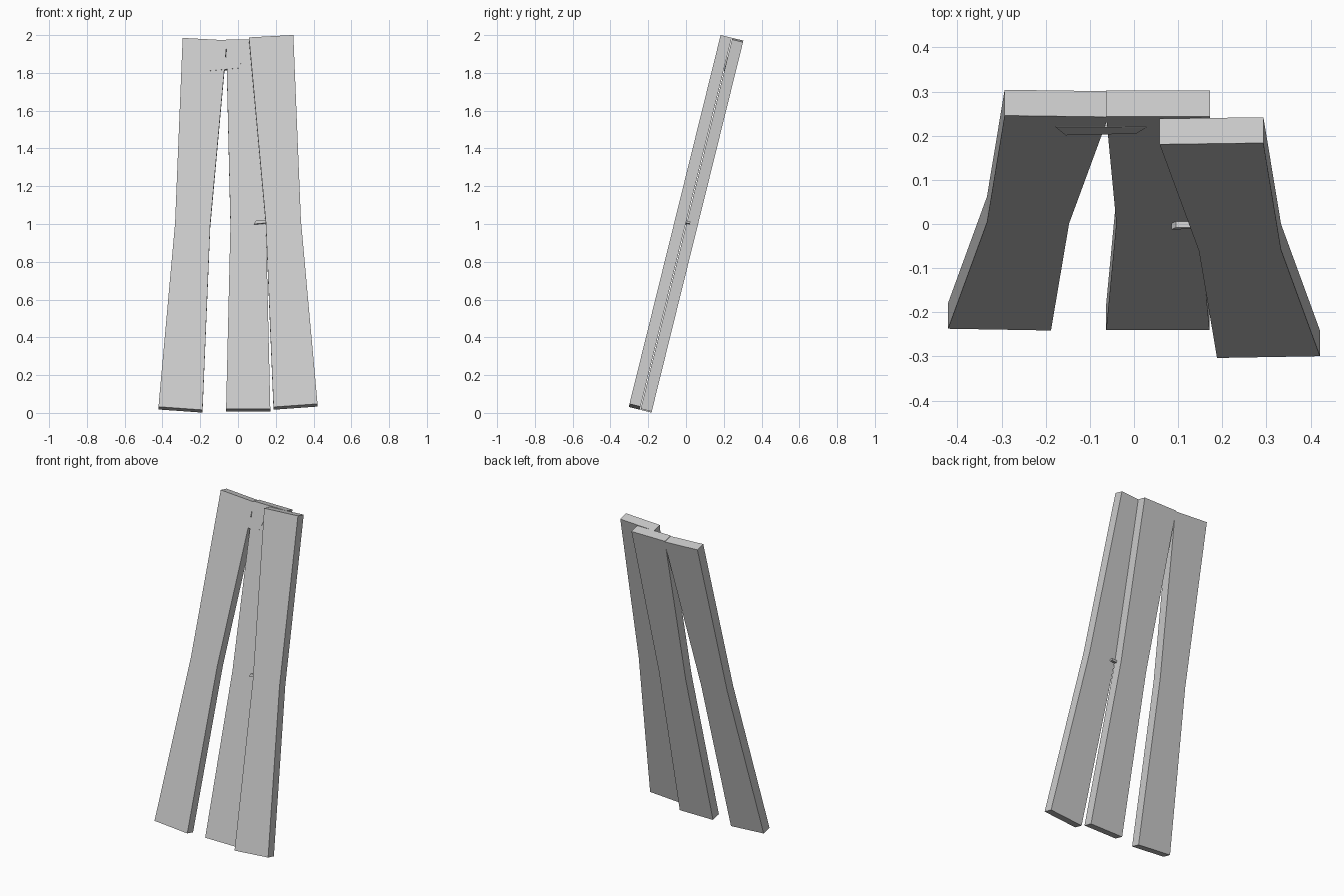
import bpy, bmesh
from mathutils import Matrix, Vector

if "Cube" in bpy.data.objects:
    bpy.data.objects.remove(bpy.data.objects["Cube"])

# Lean frame: local x = across, local y = along the boards, local z = out of the front face
UP = Vector((0, 0.240, 0.971))
OUT = Vector((0, -0.971, 0.240))
LEAN = Matrix(((1, 0, 0, 0),
               (0, UP.y, OUT.y, 0),
               (0, UP.z, OUT.z, 1),
               (0, 0, 0, 1)))


def finish(name, bm):
    bmesh.ops.recalc_face_normals(bm, faces=bm.faces)
    me = bpy.data.meshes.new(name)
    bm.to_mesh(me)
    bm.free()
    ob = bpy.data.objects.new(name, me)
    bpy.context.collection.objects.link(ob)
    return ob


def board(name, rows, d0, d1, mirror=1):
    """Board from rows of (edge, edge) points, running from depth d0 to d1."""
    bm = bmesh.new()
    vs = [[bm.verts.new((mirror * x, v, d0)) for x, v in row] for row in rows]
    faces = [bm.faces.new((a[0], a[1], b[1], b[0])) for a, b in zip(vs, vs[1:])]
    ext = bmesh.ops.extrude_face_region(bm, geom=faces, use_keep_orig=True)
    moved = [g for g in ext["geom"] if isinstance(g, bmesh.types.BMVert)]
    bmesh.ops.translate(bm, verts=moved, vec=(0, 0, d1 - d0))
    bm.transform(LEAN)
    return finish(name, bm)


# Outer boards share one waisted, splayed outline
splayed = [((0.421, -0.996), (0.188, -1.013)),
           ((0.333, 0.006), (0.147, -0.004)),
           ((0.293, 1.015), (0.058, 1.002))]
straight = [((-0.063, -1.007), (0.171, -1.007)),
            ((-0.040, 0.0), (0.148, 0.0)),
            ((-0.063, 1.007), (0.172, 1.007))]

board("left_board", splayed, -0.062, -0.002, -1)
board("middle_board", straight, -0.062, -0.002)
board("right_board", splayed, 0.002, 0.062)

# Flush batten bridging the top of the gap
board("top_batten", [((-0.155, 0.835), (0.005, 0.850)),
                     ((-0.178, 0.914), (0.028, 0.908))], -0.03, -0.0005)

# Small spacer wedge peeking out where the boards cross
board("middle_spacer", [((0.085, -0.003), (0.18, 0.006)),
                        ((0.095, 0.016), (0.18, 0.018))], -0.02, 0.012)
